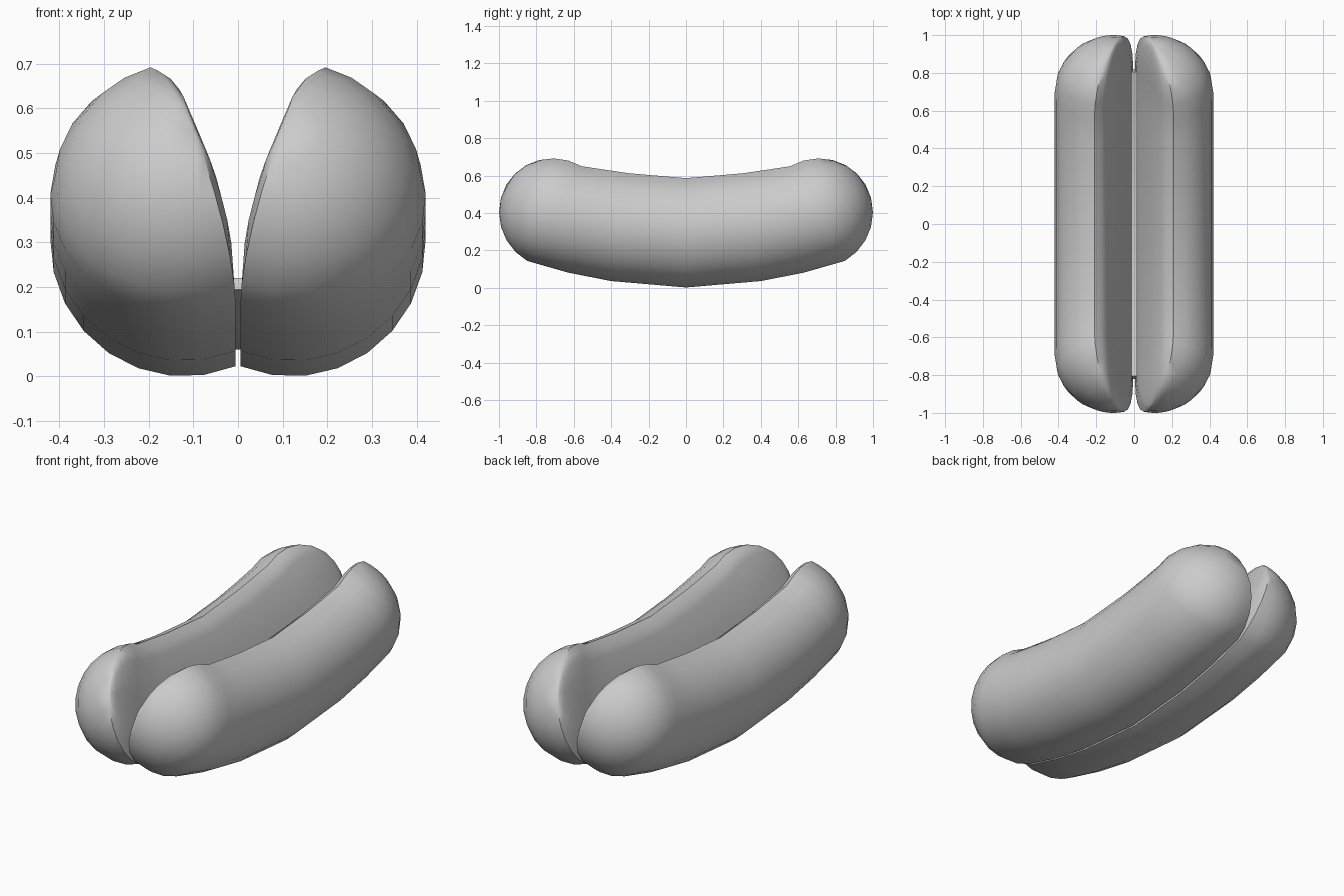
import bpy, bmesh
from math import sin, cos, radians, asin, pi

if "Cube" in bpy.data.objects:
    bpy.data.objects.remove(bpy.data.objects["Cube"])

R, CX, CZ, PX = 0.3, 0.12, 0.3, 0.1   # section radius, centre and cap pole x

# Cross-section of the right half: round crust arc plus the cut inner face
a0, a1 = radians(-112.5), radians(72.5)
section = [(CX + R * cos(a0 + (a1 - a0) * i / 13), CZ + R * sin(a0 + (a1 - a0) * i / 13))
           for i in range(14)]
section += [(0.172, 0.558), (0.145, 0.52), (0.084, 0.355), (0.028, 0.2), (0.012, 0.13)]

# Stations along the upward-bent length: y, z, tilt, scale
half = [(0.35, 0.33, 10, 1.0), (0.53, 0.362, 20, 1.0), (0.7, 0.402, 30, 1.0)]
d = radians(30)
cap = []
for k in range(1, 6):
    t = radians(90 * k / 6)
    cap.append((0.7 + R * sin(t) * cos(d), 0.402 + R * sin(t) * sin(d), 30, cos(t)))
pole = (0.7 + R * cos(d), 0.402 + R * sin(d))


def flip(stations):
    return [(-y, z, -a, s) for y, z, a, s in reversed(stations)]


def loft(name, profile, stations, poles=None):
    bm = bmesh.new()
    rings = []
    for y, z, a, s in stations:
        a = radians(a)
        ring = []
        for px, pz in profile:
            h = (pz - CZ) * s
            x = PX + (px - PX) * s
            ring.append(bm.verts.new((x, y - h * sin(a), z + h * cos(a))))
        rings.append(ring)
    n = len(profile)
    for A, B in zip(rings, rings[1:]):
        for i in range(n):
            j = (i + 1) % n
            bm.faces.new((A[i], A[j], B[j], B[i]))
    for ring, sign in ((rings[0], -1), (rings[-1], 1)):
        if poles:
            p = bm.verts.new((PX, sign * poles[0], poles[1]))
            for i in range(n):
                bm.faces.new((ring[i], ring[(i + 1) % n], p))
        else:
            bm.faces.new(ring)
    bmesh.ops.recalc_face_normals(bm, faces=bm.faces[:])
    me = bpy.data.meshes.new(name)
    bm.to_mesh(me)
    bm.free()
    ob = bpy.data.objects.new(name, me)
    bpy.context.collection.objects.link(ob)
    bpy.ops.object.select_all(action='DESELECT')
    ob.select_set(True)
    bpy.context.view_layer.objects.active = ob
    bpy.ops.object.shade_smooth_by_angle(angle=radians(50))
    return ob


mid = flip(half) + [(0, CZ, 0, 1.0)] + half

# Two mirrored bun halves
bun = loft("bun_halves", section, flip(cap) + mid + cap, pole)
mirror = bun.modifiers.new("mirror", 'MIRROR')
mirror.use_axis[0] = True
mirror.use_mirror_merge = False

# Thin hinge strip joining the halves along the bottom
loft("hinge_strip", [(-0.012, 0.06), (0.012, 0.06), (0.014, 0.09), (-0.014, 0.09)], mid)
